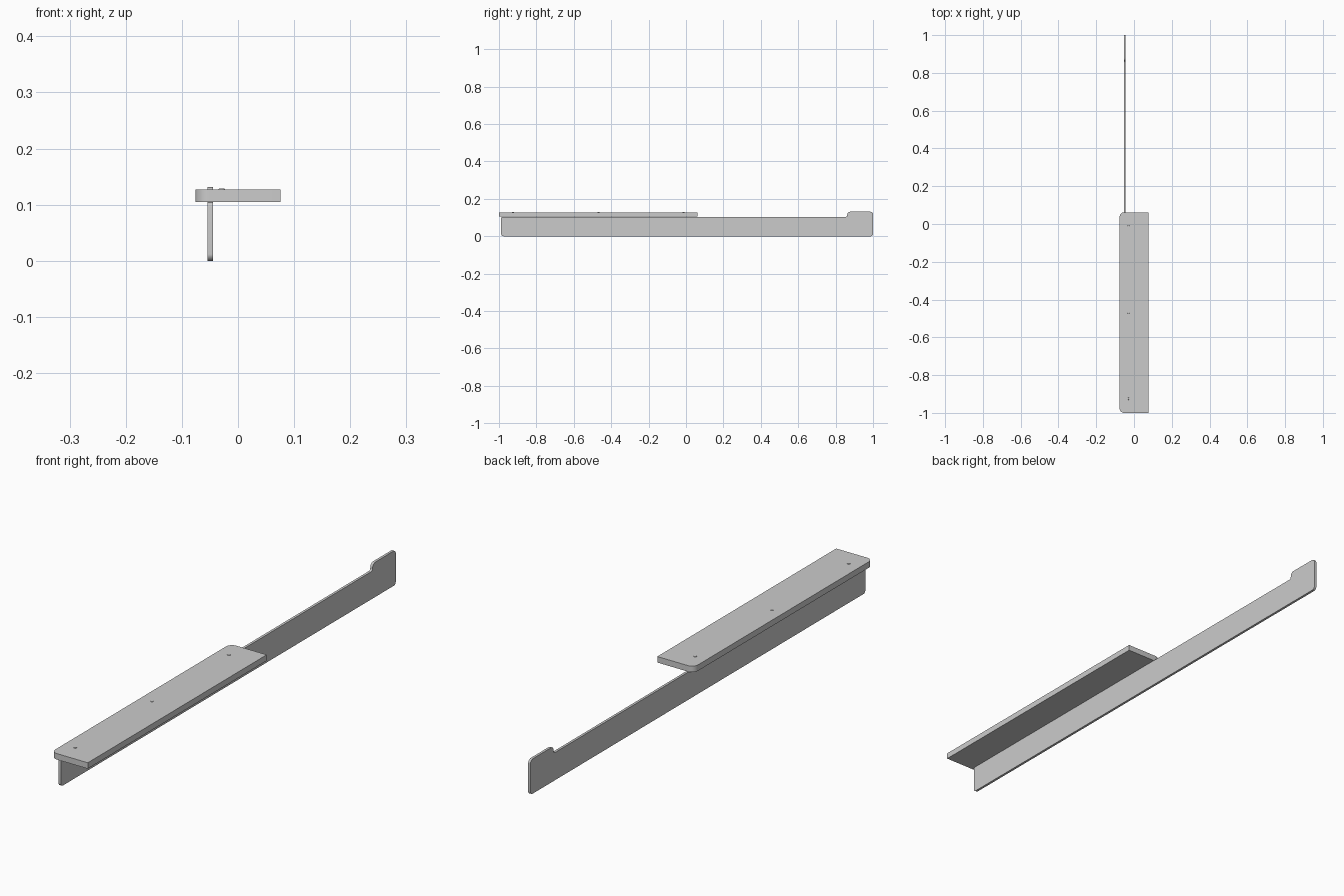
import bpy, bmesh, math
from mathutils import Vector

if "Cube" in bpy.data.objects:
    bpy.data.objects.remove(bpy.data.objects["Cube"])


def rounded(points, steps=6):
    """Round each (u, v, radius) corner of a closed profile."""
    out = []
    n = len(points)
    for i, (u, v, r) in enumerate(points):
        p = Vector((u, v))
        if r == 0:
            out.append(p)
            continue
        a = (Vector(points[i - 1][:2]) - p).normalized()
        b = (Vector(points[(i + 1) % n][:2]) - p).normalized()
        half = a.angle(b) / 2
        t = r / math.tan(half)
        c = p + (a + b).normalized() * (r / math.sin(half))
        s, e = p + a * t - c, p + b * t - c
        for k in range(steps + 1):
            d = s.lerp(e, k / steps)
            out.append(c + d.normalized() * r)
    return out


def smooth(obj):
    bpy.ops.object.select_all(action='DESELECT')
    obj.select_set(True)
    bpy.context.view_layer.objects.active = obj
    bpy.ops.object.shade_smooth_by_angle(angle=math.radians(30))


def extrude(name, coords, offset):
    """Fill a planar outline and extrude it to a solid."""
    bm = bmesh.new()
    base = [bm.verts.new(c) for c in coords]
    top = [bm.verts.new(Vector(c) + Vector(offset)) for c in coords]
    bm.faces.new(base)
    bm.faces.new(top[::-1])
    for i in range(len(base)):
        bm.faces.new((base[i - 1], base[i], top[i], top[i - 1]))
    bmesh.ops.recalc_face_normals(bm, faces=bm.faces)
    mesh = bpy.data.meshes.new(name)
    bm.to_mesh(mesh)
    bm.free()
    obj = bpy.data.objects.new(name, mesh)
    bpy.context.collection.objects.link(obj)
    smooth(obj)


# Long upright blade with a raised stop at the back end (y, z profile)
blade = rounded([
    (-0.988, 0.0, 0.012), (1.0, 0.0, 0.012), (1.0, 0.131, 0.014),
    (0.862, 0.131, 0.016), (0.862, 0.104, 0.008), (-0.988, 0.104, 0.008)])
extrude("long_blade", [(-0.054, p.x, p.y) for p in blade], (0.0095, 0, 0))

# Flat head plate, rounded on the left corners only (x, y profile)
plate = rounded([
    (-0.076, -1.0, 0.024), (0.076, -1.0, 0), (0.076, 0.062, 0),
    (-0.076, 0.062, 0.024)])
extrude("head_plate", [(p.x, p.y, 0.1045) for p in plate], (0, 0, 0.0225))

# Three low screw heads along the plate
for i, y in enumerate((-0.925, -0.469, -0.013)):
    bpy.ops.mesh.primitive_cone_add(
        vertices=20, radius1=0.0065, radius2=0.005, depth=0.004,
        location=(-0.029, y, 0.127))
    screw = bpy.context.object
    screw.name = f"screw_head_{i + 1}"
    smooth(screw)
